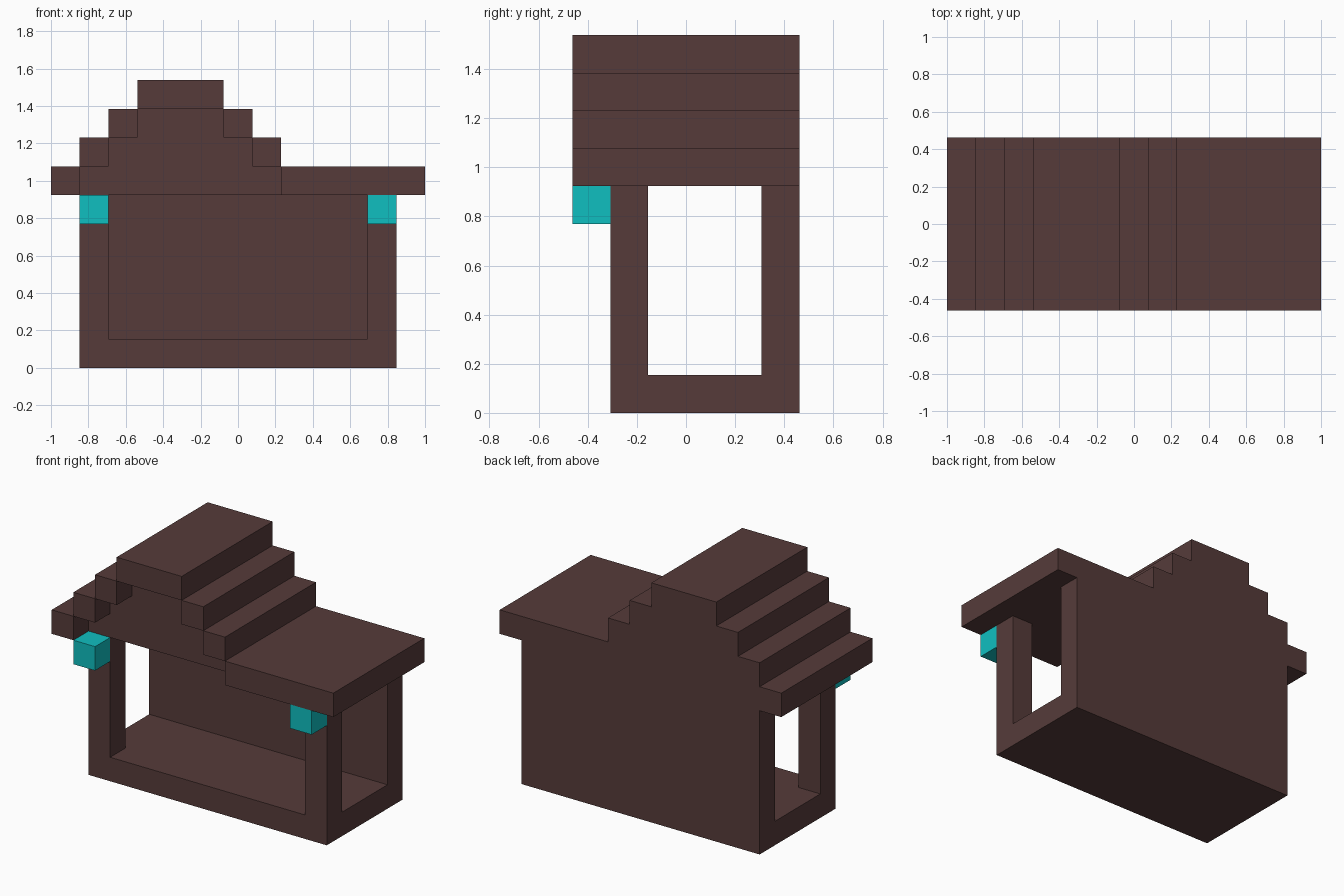
import bpy
import bmesh

U = 2 / 13  # one building block

if "Cube" in bpy.data.objects:
    bpy.data.objects.remove(bpy.data.objects["Cube"], do_unlink=True)


def material(name, rgb):
    mat = bpy.data.materials.new(name)
    mat.use_nodes = True
    mat.diffuse_color = (*rgb, 1)
    bsdf = next(n for n in mat.node_tree.nodes if n.type == "BSDF_PRINCIPLED")
    bsdf.inputs["Base Color"].default_value = (*rgb, 1)
    return mat


BROWN = material("dark brown", (0.093, 0.044, 0.042))
CYAN = material("cyan", (0.005, 0.521, 0.527))


def extrude(name, profile, y0, y1, mat=BROWN):
    """Extrude an (x, z) outline in block units from y0 to y1."""
    bm = bmesh.new()
    face = bm.faces.new([bm.verts.new((x * U, y0 * U, z * U)) for x, z in profile])
    out = bmesh.ops.extrude_face_region(bm, geom=[face])
    verts = [g for g in out["geom"] if isinstance(g, bmesh.types.BMVert)]
    bmesh.ops.translate(bm, verts=verts, vec=(0, (y1 - y0) * U, 0))
    bmesh.ops.recalc_face_normals(bm, faces=bm.faces)
    mesh = bpy.data.meshes.new(name)
    bm.to_mesh(mesh)
    bm.free()
    mesh.materials.append(mat)
    obj = bpy.data.objects.new(name, mesh)
    bpy.context.collection.objects.link(obj)
    return obj


def box(name, x0, x1, y0, y1, z0, z1, mat=BROWN):
    return extrude(name, [(x0, z0), (x1, z0), (x1, z1), (x0, z1)], y0, y1, mat)


# Stepped gable outline, from the right eave over the top to the left eave
steps = [(1.5, 6), (1.5, 7), (0.5, 7), (0.5, 8), (-0.5, 8), (-0.5, 9),
         (-3.5, 9), (-3.5, 8), (-4.5, 8), (-4.5, 7), (-5.5, 7)]

# Floor, back wall and recessed front gable
box("floor", -5.5, 5.5, -2, 3, 0, 1)
extrude("back_wall", [(-5.5, 1), (5.5, 1), (5.5, 6)] + steps, 2, 3)
extrude("front_gable", [(-5.5, 6)] + steps, -2, -1)

# Front posts with a lantern on each
for side, x in (("right", -5.5), ("left", 4.5)):
    box(f"front_post_{side}", x, x + 1, -2, -1, 1, 6)
    box(f"lantern_{side}", x, x + 1, -3, -2, 5, 6, CYAN)

# Roof: stepped courses, a flat wing on the left and a ridge slab
for i in range(3):
    box(f"roof_step_right_{i + 1}", i - 6.5, i - 5.5, -3, 3, 6 + i, 7 + i)
for i in (1, 2):
    box(f"roof_step_left_{i}", 1.5 - i, 2.5 - i, -3, 3, 6 + i, 7 + i)
box("flat_roof_left", 1.5, 6.5, -3, 3, 6, 7)
box("roof_ridge", -3.5, -0.5, -3, 3, 9, 10)
